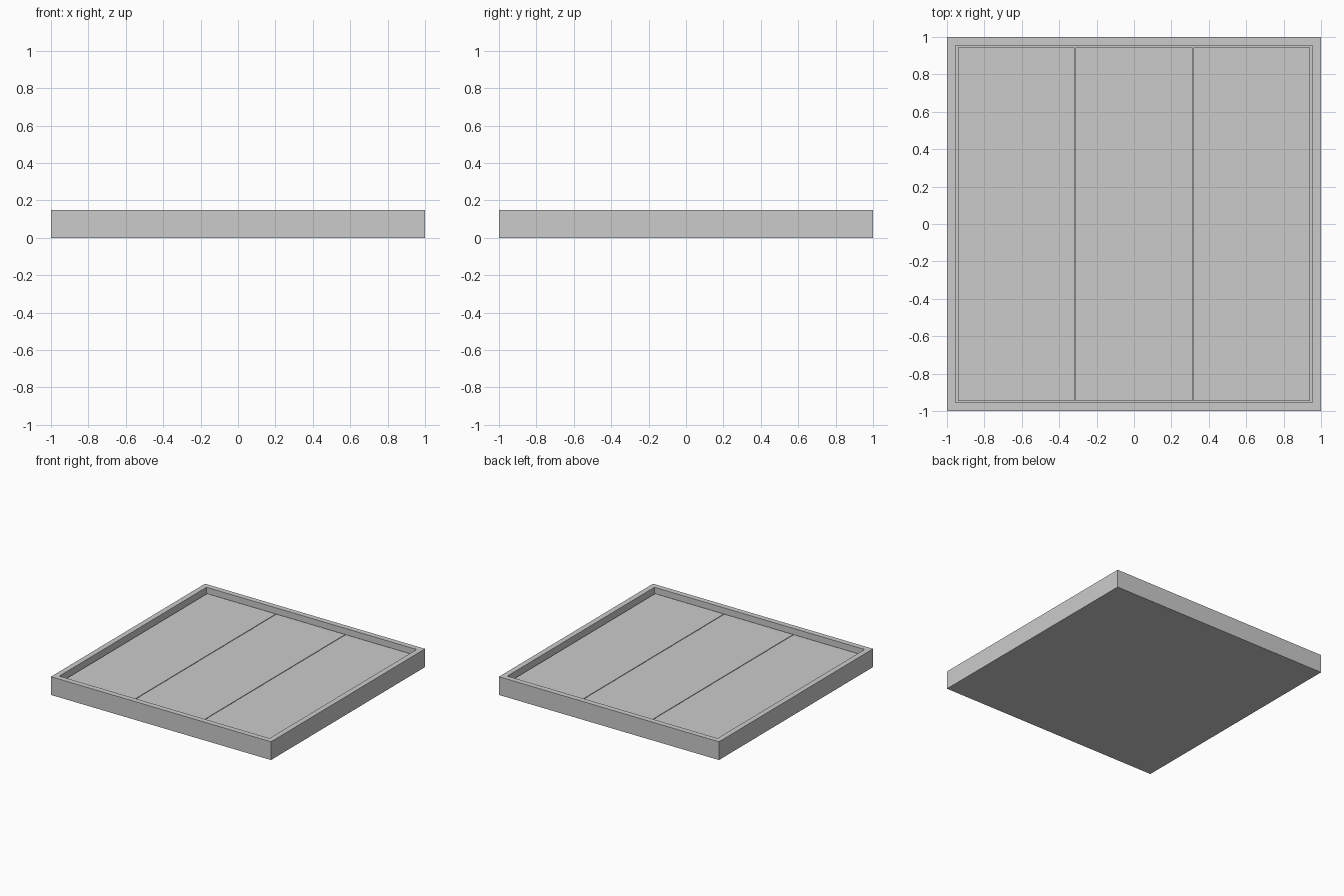
import bpy

if "Cube" in bpy.data.objects:
    bpy.data.objects.remove(bpy.data.objects["Cube"])

RIM = 0.045      # rim width
H = 0.15         # tray height
FLOOR = 0.05     # tray floor thickness
TILE_TOP = 0.105 # tile surface, below the rim
PITCH = 0.63     # tile spacing


def mesh_object(name, verts, faces):
    mesh = bpy.data.meshes.new(name)
    mesh.from_pydata(verts, [], faces)
    mesh.update()
    obj = bpy.data.objects.new(name, mesh)
    bpy.context.collection.objects.link(obj)
    return obj


def box(name, center, size):
    bpy.ops.mesh.primitive_cube_add(size=1, location=center)
    obj = bpy.context.object
    obj.name = name
    obj.scale = size
    bpy.ops.object.transform_apply(location=False, rotation=False, scale=True)
    return obj


# Open tray: four square rings, from the underside up over the rim to the inner floor
rings = [(1, 0), (1, H), (1 - RIM, H), (1 - RIM, FLOOR)]
corners = [(-1, -1), (1, -1), (1, 1), (-1, 1)]
verts = [(sx * r, sy * r, z) for r, z in rings for sx, sy in corners]
faces = [(3, 2, 1, 0), (12, 13, 14, 15)]
for i in range(3):
    for j in range(4):
        k = (j + 1) % 4
        faces.append((4*i + j, 4*i + k, 4*i + 4 + k, 4*i + 4 + j))
mesh_object("tray", verts, faces)

# Three by three tiles: narrow gaps between columns, butted along each column
for col in (-1, 0, 1):
    for row in (-1, 0, 1):
        box("tile", (col * PITCH, row * PITCH, (FLOOR + TILE_TOP) / 2),
            (PITCH - 0.006, PITCH, TILE_TOP - FLOOR))
